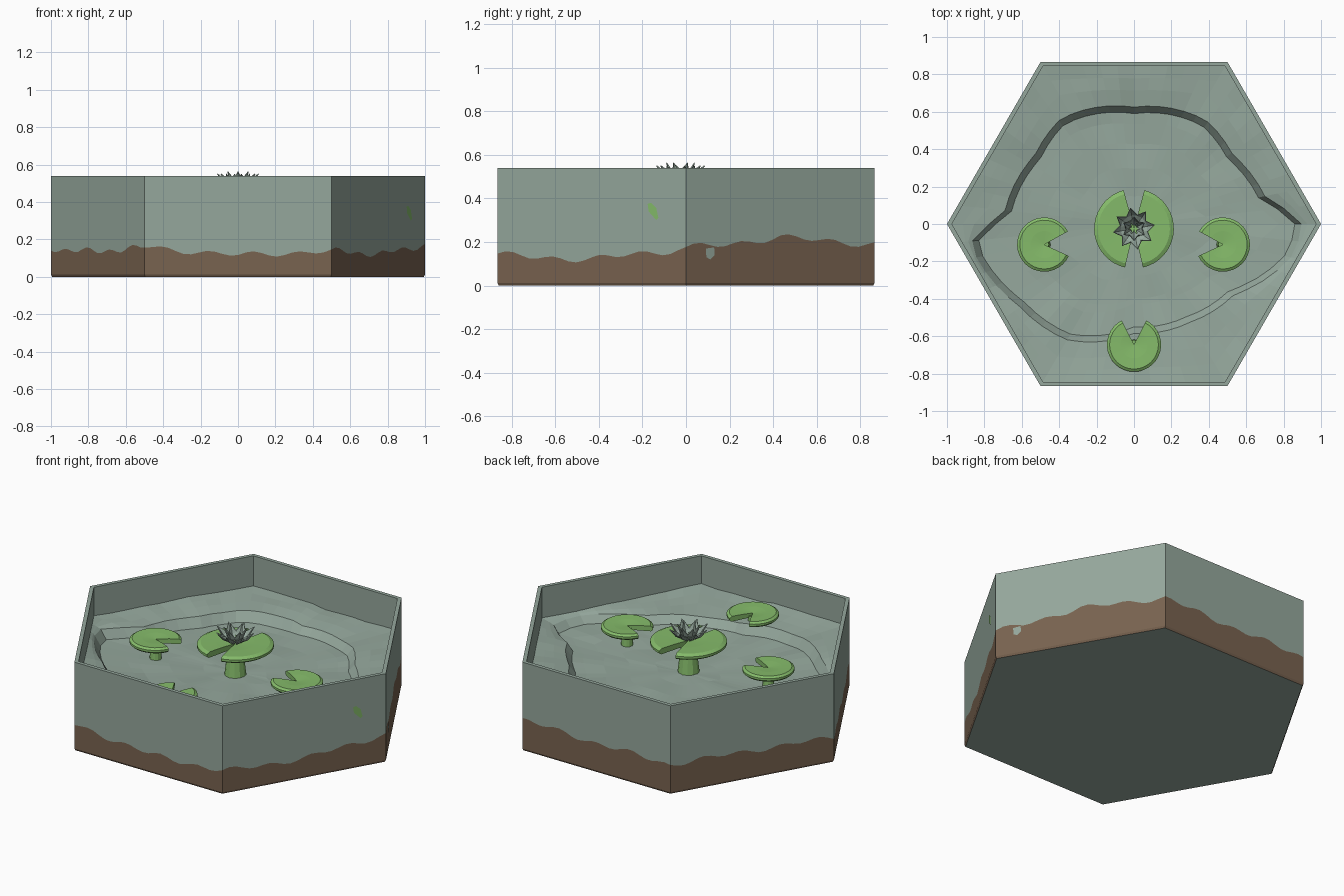
import bpy, bmesh, math
from mathutils import Vector, noise

if "Cube" in bpy.data.objects:
    bpy.data.objects.remove(bpy.data.objects["Cube"])

def material(name, rgb):
    m = bpy.data.materials.new(name)
    m.diffuse_color = (*rgb, 1)
    m.use_nodes = True
    m.node_tree.nodes["Principled BSDF"].inputs["Base Color"].default_value = m.diffuse_color
    return m

STONE = material("grey green stone", (0.30, 0.39, 0.335))
EARTH = material("brown earth", (0.19, 0.125, 0.08))
LEAF = material("leaf green", (0.235, 0.50, 0.145))

def make(name, verts, faces, mats, rule=None, fix=True):
    me = bpy.data.meshes.new(name)
    me.from_pydata(verts, [], faces)
    for m in mats:
        me.materials.append(m)
    if rule:
        for p in me.polygons:
            p.material_index = rule(p)
    if fix:
        bm = bmesh.new()
        bm.from_mesh(me)
        bmesh.ops.recalc_face_normals(bm, faces=bm.faces)
        bm.to_mesh(me)
        bm.free()
    ob = bpy.data.objects.new(name, me)
    bpy.context.collection.objects.link(ob)
    return ob

def lerp_table(table, a, period):
    pts = table + [(table[0][0] + period, table[0][1])]
    for (a0, v0), (a1, v1) in zip(pts, pts[1:]):
        if a0 <= a <= a1:
            return v0 + (v1 - v0) * (a - a0) / (a1 - a0)
    return table[0][1]

# Basin: hexagonal wall, brown below a ragged line, thin rim, closed underside
N = 24
corners = [Vector((math.cos(math.radians(60 * k)), math.sin(math.radians(60 * k)))) for k in range(6)]
edge_h = [.17, .22, .19, .18, .18, .17, .15, .135, .16, .115, .14, .12]
edge_table = [(i / 2, h) for i, h in enumerate(edge_h)]
verts, faces = [], []
M = 6 * N
for i in range(M):
    k, f = divmod(i, N)
    p = corners[k].lerp(corners[(k + 1) % 6], f / N)
    h = lerp_table(edge_table, i / N, 6) + .012 * math.sin(i * 1.1) + .008 * math.sin(i * .47 + 1)
    for s, z in ((.993, 0), (1, .012), (1, h), (1, .54), (.974, .54), (.974, .24)):
        verts.append((p.x * s, p.y * s, z))
for i in range(M):
    a, b = i * 6, (i + 1) % M * 6
    for r in range(5):
        faces.append((a + r, b + r, b + r + 1, a + r + 1))
faces.append(tuple(i * 6 for i in reversed(range(M))))
make("basin", verts, faces, [STONE, EARTH],
     lambda p: 1 if len(p.vertices) == 4 and p.index % 5 < 2 else 0, fix=False)

# Pond bed: sunken middle with a steep irregular bank around it
shore = [(0, .86), (12, .68), (35, .61), (55, .64), (90, .59), (125, .65), (145, .61),
         (175, .66), (187, .85), (215, .72), (240, .68), (270, .55), (300, .57), (325, .62), (350, .84)]
A, rings = 60, 9
verts, faces = [(0, 0, .28)], []
for i in range(A):
    d = i * 360 / A
    t = math.radians(d)
    R = .866 * .975 / math.cos(math.radians(d % 60 - 30))
    s = lerp_table(shore, d, 360)
    top = s + .035
    soft = .07 if d > 190 else 0
    rr = [s * .25, s * .5, s * .72, s * .9 - soft, s, top, top + (R - top) * .4, top + (R - top) * .7, R]
    zz = [.28, .28, .283, .285, .29, .335, .345, .35, .355]
    for r, z in zip(rr, zz):
        p = Vector((r * math.cos(t), r * math.sin(t), 0))
        z += .012 * noise.noise(p * 5) - .012 * p.y + (.012 if r > s and p.x < 0 else 0)
        verts.append((p.x, p.y, z))
for i in range(A):
    a, b = 1 + i * rings, 1 + (i + 1) % A * rings
    faces.append((0, a, b))
    for r in range(rings - 1):
        faces.append((a + r, a + r + 1, b + r + 1, b + r))
make("pond_bed", verts, faces, [STONE], fix=False)

# Lily pads: rounded slabs with wedge notches, built as pie sectors
def pad_sector(name, c, r, a0, a1, top, thick, n=18):
    prof = [(r * .5, top - .002), (r * .9, top), (r, top - thick * .3),
            (r, top - thick * .7), (r * .93, top - thick), (r * .5, top - thick)]
    verts = [(c[0], c[1], top - .008), (c[0], c[1], top - thick)]
    faces = []
    for i in range(n + 1):
        t = math.radians(a0 + (a1 - a0) * i / n)
        verts += [(c[0] + q * math.cos(t), c[1] + q * math.sin(t), z) for q, z in prof]
    for i in range(n):
        a, b = 2 + i * 6, 8 + i * 6
        faces += [(0, a, b), (1, b + 5, a + 5)]
        faces += [(a + k, a + k + 1, b + k + 1, b + k) for k in range(5)]
    for a in (2, 2 + n * 6):
        faces.append((0, a, a + 1, a + 2, a + 3, a + 4, a + 5, 1))
    make(name, verts, faces, [LEAF])

def stem(name, c, r0, r1, z0, z1):
    bm = bmesh.new()
    bmesh.ops.create_cone(bm, cap_ends=True, segments=12, radius1=r0, radius2=r1, depth=z1 - z0)
    bmesh.ops.translate(bm, verts=bm.verts, vec=(c[0], c[1], (z0 + z1) / 2))
    me = bpy.data.meshes.new(name)
    bm.to_mesh(me)
    bm.free()
    me.materials.append(LEAF)
    bpy.context.collection.objects.link(bpy.data.objects.new(name, me))

MID = (0, -.025)
pad_sector("centre_pad_right", MID, .213, -77, 75, .475, .035)
pad_sector("centre_pad_left", MID, .213, 105, 257, .475, .035)
stem("centre_stem", MID, .062, .042, .27, .445)
for name, c, notch in (("left", (-.48, -.11), 2), ("right", (.475, -.11), 178), ("front", (0, -.645), 90)):
    pad_sector(name + "_pad", c, .145, notch + 27, notch + 333, .405, .032, 28)
    stem(name + "_stem", c, .035, .025, .27, .385)

# Flower: two rings of pointed, folded petals in a bowl
def petals(name, count, turn, tip_r, tip_z, half):
    verts, faces = [], []
    for i in range(count):
        t = math.radians(turn + 360 * i / count)
        o = Vector((math.cos(t), math.sin(t), 0))
        s = Vector((-o.y, o.x, 0))
        c = Vector((*MID, 0))
        z0 = .472
        mid = c + o * tip_r * .66 + Vector((0, 0, z0 + (tip_z - z0) * .4))
        up = Vector((0, 0, .01))
        b = len(verts)
        verts += [c + o * .015 + Vector((0, 0, z0)), mid + s * half - o * .008 + up, mid,
                  mid - s * half - o * .008 + up, c + o * tip_r + Vector((0, 0, tip_z))]
        faces += [(b, b + 2, b + 1), (b, b + 3, b + 2), (b + 1, b + 2, b + 4), (b + 2, b + 3, b + 4)]
    ob = make(name, verts, faces, [STONE])
    ob.modifiers.new("thickness", 'SOLIDIFY').thickness = .005

petals("outer_petals", 8, 10, .11, .552, .03)
petals("inner_petals", 6, 30, .062, .565, .022)
stem_top = (MID[0], MID[1])

# Small colour flecks on the outer walls
def fleck(name, y, z, pts, mat):
    s = 1 if y > 0 else -1
    x = 1 - abs(y) / math.sqrt(3)
    out = Vector((math.cos(math.pi / 6), s * .5, 0)) * .003
    along = Vector((-s / math.sqrt(3), 1, 0))
    make(name, [Vector((x, y, z)) + out + along * u + Vector((0, 0, v)) for u, v in pts],
         [tuple(range(len(pts)))], [mat], fix=False)

fleck("leaf_fleck", -.15, .34, [(-.025, .035), (-.02, .0), (.015, -.04), (.025, -.03), (.015, .015), (-.01, .04)], LEAF)
fleck("stone_fleck", .11, .15, [(-.02, .02), (-.018, -.02), (0, -.03), (.02, -.01), (.018, .025)], STONE)
